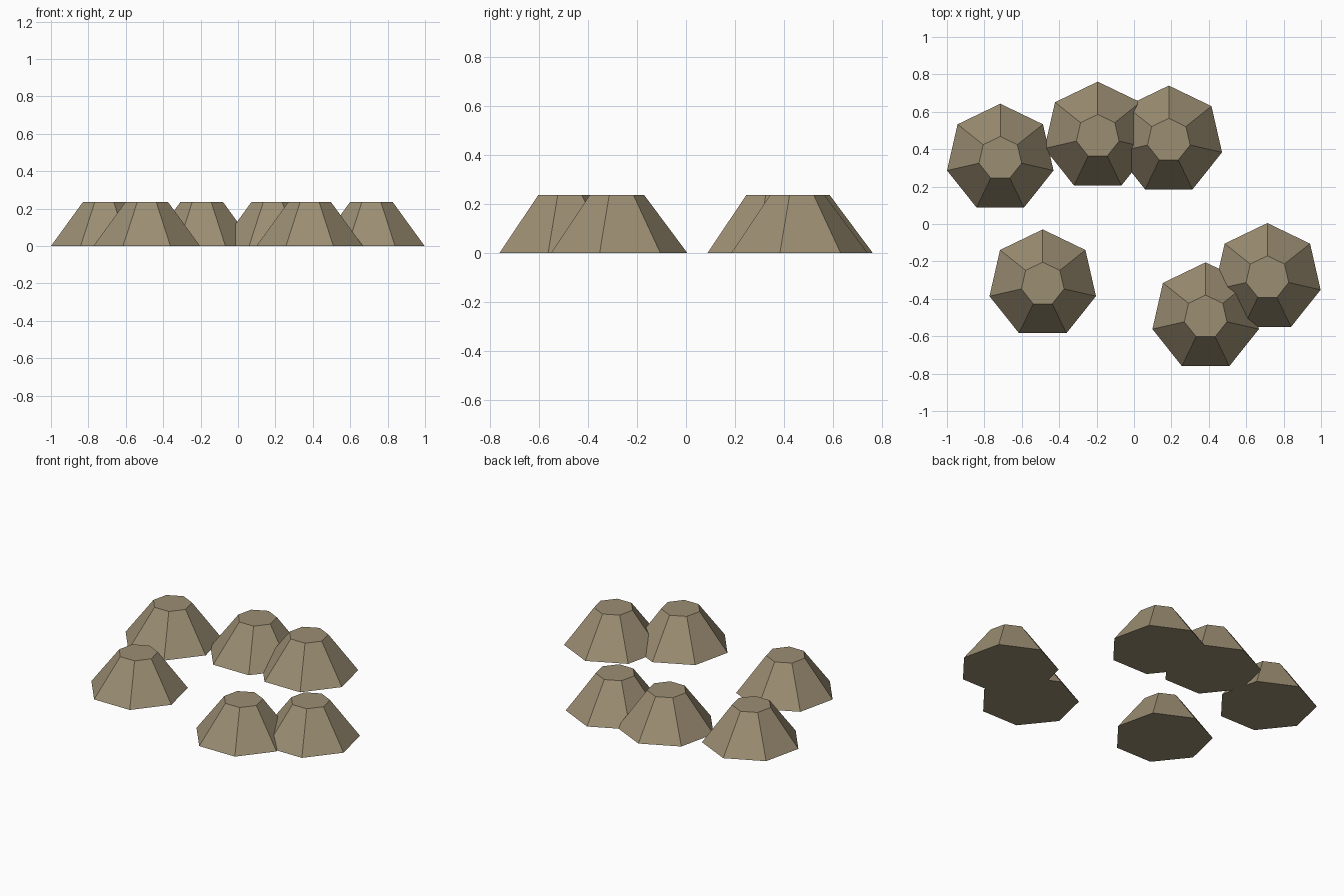
import bpy
import math

if "Cube" in bpy.data.objects:
    bpy.data.objects.remove(bpy.data.objects["Cube"])

HEIGHT = 0.235
BASE_R = 0.292
TOP_R = 0.117

# One flat earthy colour for every mound
earth = bpy.data.materials.new("dry earth")
earth.diffuse_color = (0.33, 0.27, 0.17, 1.0)
earth.use_nodes = True
earth.node_tree.nodes["Principled BSDF"].inputs["Base Color"].default_value = earth.diffuse_color


def mound(name, x, y):
    """Seven-sided flat-topped mound with one corner pointing to +y."""
    bpy.ops.mesh.primitive_cone_add(
        vertices=7, radius1=BASE_R, radius2=TOP_R, depth=HEIGHT,
        location=(x, y, HEIGHT / 2))
    ob = bpy.context.object
    ob.name = name
    # make sure a corner points to +y whatever the primitive's start angle
    first = ob.data.vertices[0].co
    ob.rotation_euler.z = math.pi / 2 - math.atan2(first.y, first.x)
    ob.data.materials.append(earth)


# Scattered mounds: three at the back, three at the front
centres = [(-0.715, 0.351), (-0.194, 0.469), (0.186, 0.448),
           (-0.488, -0.321), (0.383, -0.497), (0.713, -0.287)]
for i, (x, y) in enumerate(centres, 1):
    mound(f"mound_{i}", x, y)
